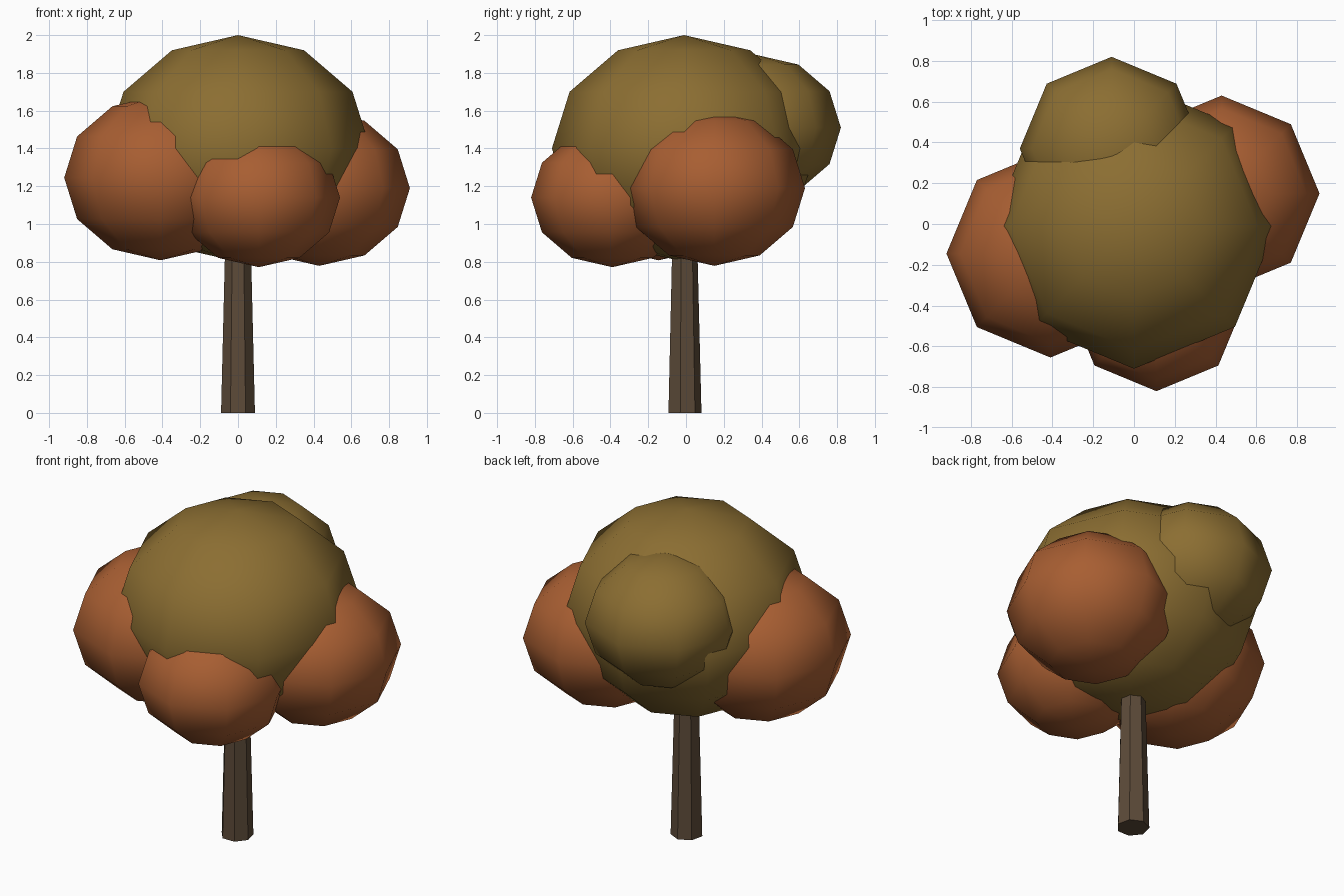
import bpy

if "Cube" in bpy.data.objects:
    bpy.data.objects.remove(bpy.data.objects["Cube"])


def material(name, rgb):
    mat = bpy.data.materials.new(name)
    mat.diffuse_color = (*rgb, 1)
    mat.use_nodes = True
    mat.node_tree.nodes["Principled BSDF"].inputs["Base Color"].default_value = mat.diffuse_color
    return mat


olive = material("olive_leaves", (0.26, 0.156, 0.032))
rust = material("rust_leaves", (0.39, 0.112, 0.032))
bark = material("brown_bark", (0.107, 0.069, 0.04))


def foliage(name, center, radius, mat):
    """Slightly flattened low-poly ball of leaves."""
    bpy.ops.mesh.primitive_uv_sphere_add(segments=8, ring_count=6, radius=radius, location=center)
    ob = bpy.context.object
    ob.name = name
    ob.scale.z = 6 / 7
    ob.data.materials.append(mat)
    bpy.ops.object.shade_smooth()


# Tapered seven-sided trunk, its top hidden in the crown
height = 1.0
bpy.ops.mesh.primitive_cone_add(vertices=7, radius1=0.092, radius2=0.067, depth=height,
                                location=(0, -0.01, height / 2))
trunk = bpy.context.object
trunk.name = "trunk"
trunk.data.materials.append(bark)

# Crown and the smaller clumps around it
foliage("crown", (0, -0.01, 1.40), 0.70, olive)
foliage("back_clump", (-0.11, 0.37, 1.51), 0.45, olive)
foliage("left_clump", (-0.41, -0.145, 1.245), 0.51, rust)
foliage("right_clump", (0.43, 0.15, 1.19), 0.48, rust)
foliage("front_clump", (0.11, -0.39, 1.14), 0.43, rust)
